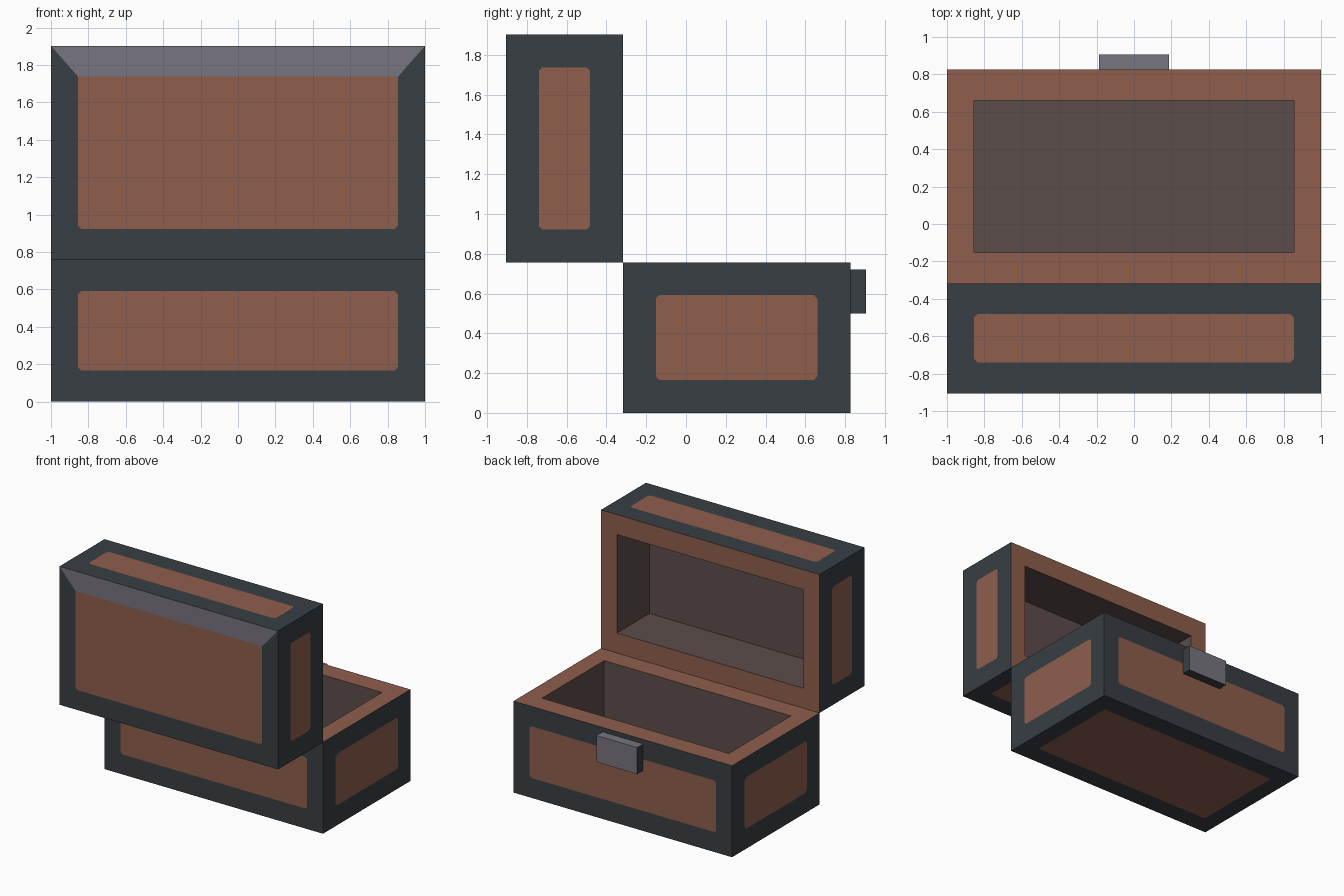
import bpy, bmesh
from mathutils import Vector

if "Cube" in bpy.data.objects:
    bpy.data.objects.remove(bpy.data.objects["Cube"])


def mat(name, rgb):
    m = bpy.data.materials.new(name)
    lin = [((c / 255 + 0.055) / 1.055) ** 2.4 for c in rgb]
    m.diffuse_color = (*lin, 1)
    m.use_nodes = True
    m.node_tree.nodes["Principled BSDF"].inputs["Base Color"].default_value = m.diffuse_color
    return m


MATS = [mat("dark_frame", (56, 62, 68)), mat("brown_leather", (142, 94, 77)),
        mat("dark_lining", (92, 77, 75)), mat("grey_metal", (119, 117, 126))]
FRAME, BROWN, LINING, METAL = range(4)
MARGIN = Vector((0.145, 0.165, 0.165))   # border width along each axis


def box(bm, lo, hi):
    bmesh.ops.create_cube(bm, size=1)
    for v in bm.verts:
        v.co = [lo[i] if v.co[i] < 0 else hi[i] for i in range(3)]
    bm.normal_update()


def finish(bm, name):
    me = bpy.data.meshes.new(name)
    bm.to_mesh(me)
    bm.free()
    for m in MATS:
        me.materials.append(m)
    ob = bpy.data.objects.new(name, me)
    bpy.context.collection.objects.link(ob)


def shell(name, lo, hi, open_dir, depth, metal_edge=False):
    """Framed box with an inset panel on each side and a cavity on one side."""
    bm = bmesh.new()
    box(bm, lo, hi)
    mid = (Vector(lo) + Vector(hi)) / 2
    corners = []
    for f in list(bm.faces):
        n = f.normal.copy()
        opening = n.dot(open_dir) > 0.9
        ring = bmesh.ops.inset_individual(bm, faces=[f], thickness=0.1)["faces"]
        for v in f.verts:
            for i in range(3):
                if abs(n[i]) < 0.5:
                    v.co[i] = (lo[i] + MARGIN[i] if v.co[i] < mid[i]
                               else hi[i] - MARGIN[i])
        for r in ring:
            r.material_index = BROWN if opening else FRAME
        f.material_index = BROWN
        if opening:
            # lined cavity
            floor = bmesh.ops.extrude_discrete_faces(bm, faces=[f])["faces"][0]
            for v in floor.verts:
                v.co -= n * depth
            for g in {g for v in floor.verts for g in v.link_faces}:
                g.material_index = LINING
            continue
        strip = metal_edge and n.y < -0.9
        if strip:
            # grey mitred strip along the upper edge
            max(ring, key=lambda r: r.calc_center_median().z).material_index = METAL
        if not (n.z < -0.9 and lo[2] == 0):
            corners += [v for v in f.verts if not (strip and v.co.z > mid.z)]
    # clipped panel corners
    bmesh.ops.bevel(bm, geom=corners, offset=0.018, segments=1,
                    affect='VERTICES', material=FRAME)
    for f in bm.faces:
        if len(f.verts) == 3:
            f.material_index = FRAME
    finish(bm, name)


# chest body and opened lid
shell("chest_base", (-1, -0.317, 0), (1, 0.826, 0.757), Vector((0, 0, 1)), 0.59)
shell("chest_lid", (-1, -0.905, 0.757), (1, -0.317, 1.902), Vector((0, 1, 0)), 0.425, True)

# latch plate: metal outside and on top, dark elsewhere
bm = bmesh.new()
box(bm, (-0.187, 0.826, 0.5), (0.187, 0.905, 0.72))
for f in bm.faces:
    f.material_index = METAL if f.normal.y > 0.9 or f.normal.z > 0.9 else FRAME
finish(bm, "latch")
